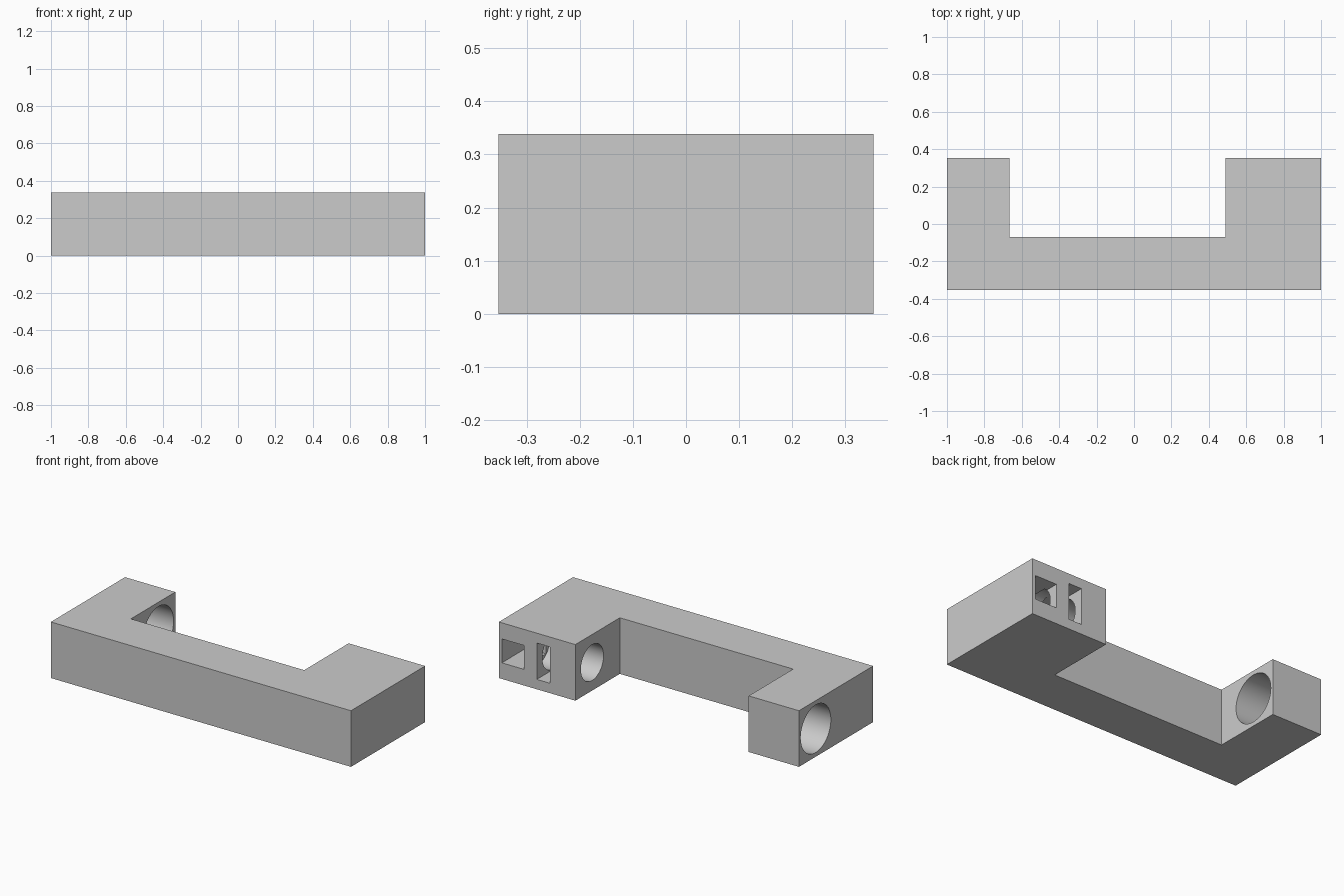
import bpy
import bmesh
from math import pi, radians

old = bpy.data.objects.get("Cube")
if old:
    bpy.data.objects.remove(old, do_unlink=True)

HEIGHT = 0.338
MID_Z = HEIGHT / 2
BACK = 0.353
BORE_Y = 0.193

grey = bpy.data.materials.new("light grey")
grey.use_nodes = True
colour = (0.6, 0.6, 0.6, 1)
grey.diffuse_color = colour
grey.node_tree.nodes["Principled BSDF"].inputs["Base Color"].default_value = colour

# U-shaped bracket body, extruded from its plan outline
outline = [(-1, -BACK), (1, -BACK), (1, BACK), (0.49, BACK),
           (0.49, -0.07), (-0.665, -0.07), (-0.665, BACK), (-1, BACK)]
bm = bmesh.new()
base = bm.faces.new([bm.verts.new((x, y, 0)) for x, y in outline])
top = bmesh.ops.extrude_face_region(bm, geom=[base])["geom"]
bmesh.ops.translate(bm, vec=(0, 0, HEIGHT),
                    verts=[v for v in top if isinstance(v, bmesh.types.BMVert)])
bmesh.ops.recalc_face_normals(bm, faces=bm.faces)
mesh = bpy.data.meshes.new("bracket_body")
bm.to_mesh(mesh)
bm.free()
mesh.materials.append(grey)
body = bpy.data.objects.new("bracket_body", mesh)
bpy.context.collection.objects.link(body)


def cut(cutter, name):
    """Subtract the cutter from the body, then discard it."""
    cutter.name = name
    cutter.hide_render = True
    cutter.data.materials.append(grey)
    mod = body.modifiers.new(name, "BOOLEAN")
    mod.operation = "DIFFERENCE"
    mod.solver = "EXACT"
    mod.object = cutter
    bpy.ops.object.select_all(action="DESELECT")
    body.select_set(True)
    bpy.context.view_layer.objects.active = body
    bpy.ops.object.modifier_apply(modifier=mod.name)
    bpy.data.objects.remove(cutter, do_unlink=True)


def bore(name, x0, x1, radius):
    bpy.ops.mesh.primitive_cylinder_add(
        vertices=64, radius=radius, depth=x1 - x0,
        location=((x0 + x1) / 2, BORE_Y, MID_Z), rotation=(0, pi / 2, 0))
    cut(bpy.context.object, name)


def pocket(name, x0, x1, half_height, front):
    rear = BACK + 0.1
    bpy.ops.mesh.primitive_cube_add(
        size=1, location=((x0 + x1) / 2, (front + rear) / 2, MID_Z))
    cube = bpy.context.object
    cube.scale = (x1 - x0, rear - front, half_height * 2)
    cut(cube, name)


# Through hole in the narrow arm, blind bore in the wide arm
bore("narrow_arm_hole", -1.1, -0.56, 0.1435)
bore("wide_arm_bore", 0.4, 0.85, 0.108)

# Rear pockets opening onto the blind bore
pocket("square_pocket", 0.833, 0.98, 0.072, BORE_Y - 0.073)
pocket("tall_slot", 0.66, 0.747, 0.1095, BORE_Y - 0.1095)

bpy.ops.object.select_all(action="DESELECT")
body.select_set(True)
bpy.context.view_layer.objects.active = body
bpy.ops.object.shade_smooth_by_angle(angle=radians(30))
